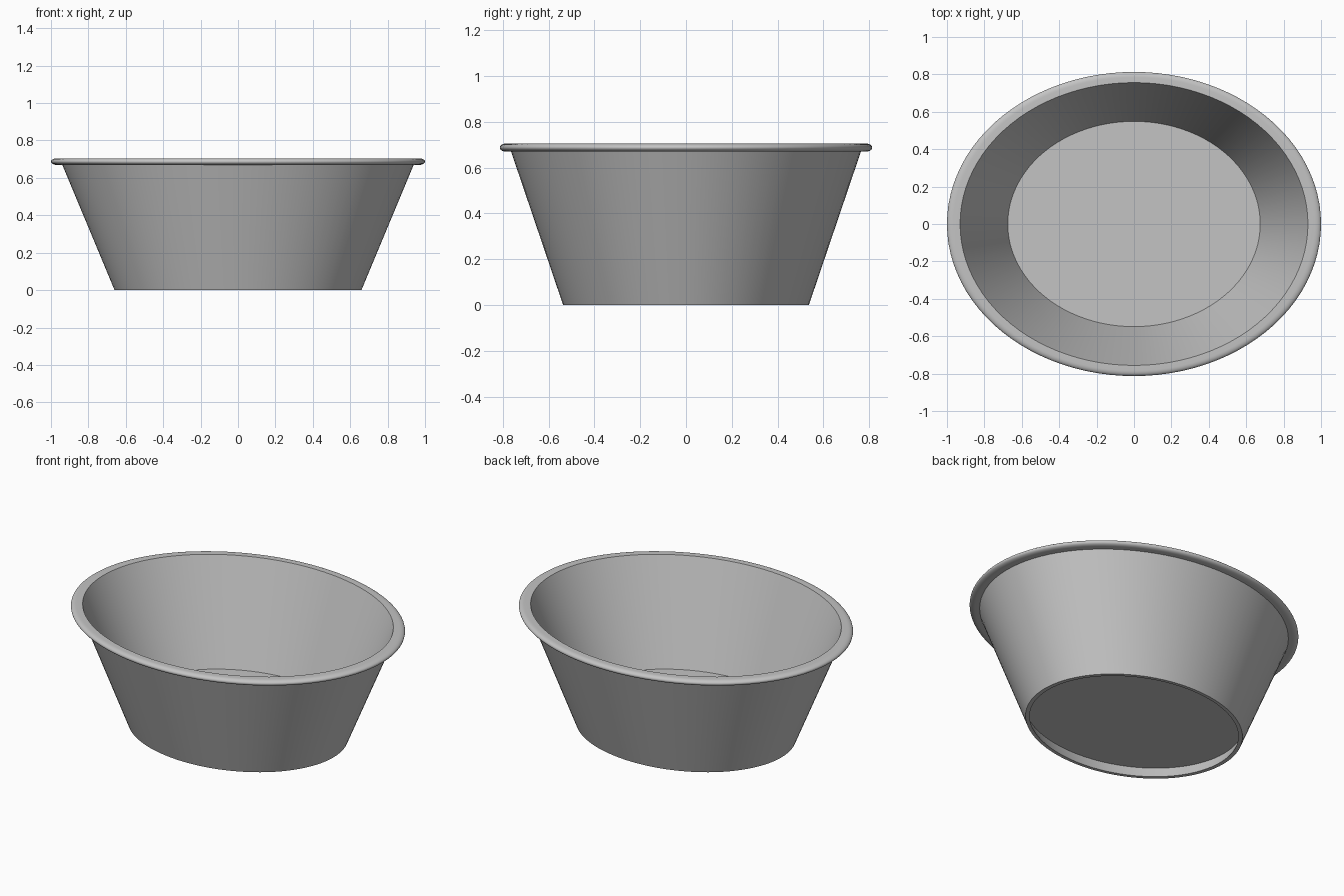
import bpy
import bmesh
import math

SEGMENTS = 96
DEPTH_RATIO = 0.813  # oval: depth relative to width

cube = bpy.data.objects.get("Cube")
if cube:
    bpy.data.objects.remove(cube, do_unlink=True)

# Plain grey finish
grey = bpy.data.materials.new("plain_grey")
grey.use_nodes = True
colour = (0.55, 0.55, 0.55, 1.0)
grey.diffuse_color = colour
grey.node_tree.nodes["Principled BSDF"].inputs["Base Color"].default_value = colour


def lathe(name, profile, material):
    """Revolve an (radius, height) profile into an oval, closed at the axis."""
    bm = bmesh.new()
    verts = [bm.verts.new((r, 0, z)) for r, z in profile]
    edges = [bm.edges.new(pair) for pair in zip(verts, verts[1:])]
    bmesh.ops.spin(bm, geom=verts + edges, cent=(0, 0, 0), axis=(0, 0, 1),
                   angle=math.tau, steps=SEGMENTS, use_merge=True)
    bmesh.ops.remove_doubles(bm, verts=bm.verts, dist=0.0001)
    bmesh.ops.scale(bm, vec=(1, DEPTH_RATIO, 1), verts=bm.verts)
    bmesh.ops.recalc_face_normals(bm, faces=bm.faces)
    mesh = bpy.data.meshes.new(name)
    bm.to_mesh(mesh)
    bm.free()
    mesh.materials.append(material)
    obj = bpy.data.objects.new(name, mesh)
    bpy.context.collection.objects.link(obj)
    return obj


# Inside: floor and flared wall
inside = [(0, 0.095), (0.675, 0.095), (0.93, 0.705)]

# Rim: flat on top, rounded at the outer edge
rim = []
for i in range(13):
    a = math.pi / 2 - math.pi * i / 12
    rim.append((0.965 + 0.035 * math.cos(a), 0.687 + 0.018 * math.sin(a)))

# Outside: flared wall, narrow foot ring and recessed underside
outside = [(0.939, 0.669), (0.66, 0), (0.635, 0), (0.664, 0.07), (0, 0.07)]

basin = lathe("oval_basin", inside + rim + outside, grey)

bpy.ops.object.select_all(action="DESELECT")
basin.select_set(True)
bpy.context.view_layer.objects.active = basin
bpy.ops.object.shade_smooth_by_angle(angle=math.radians(35))
